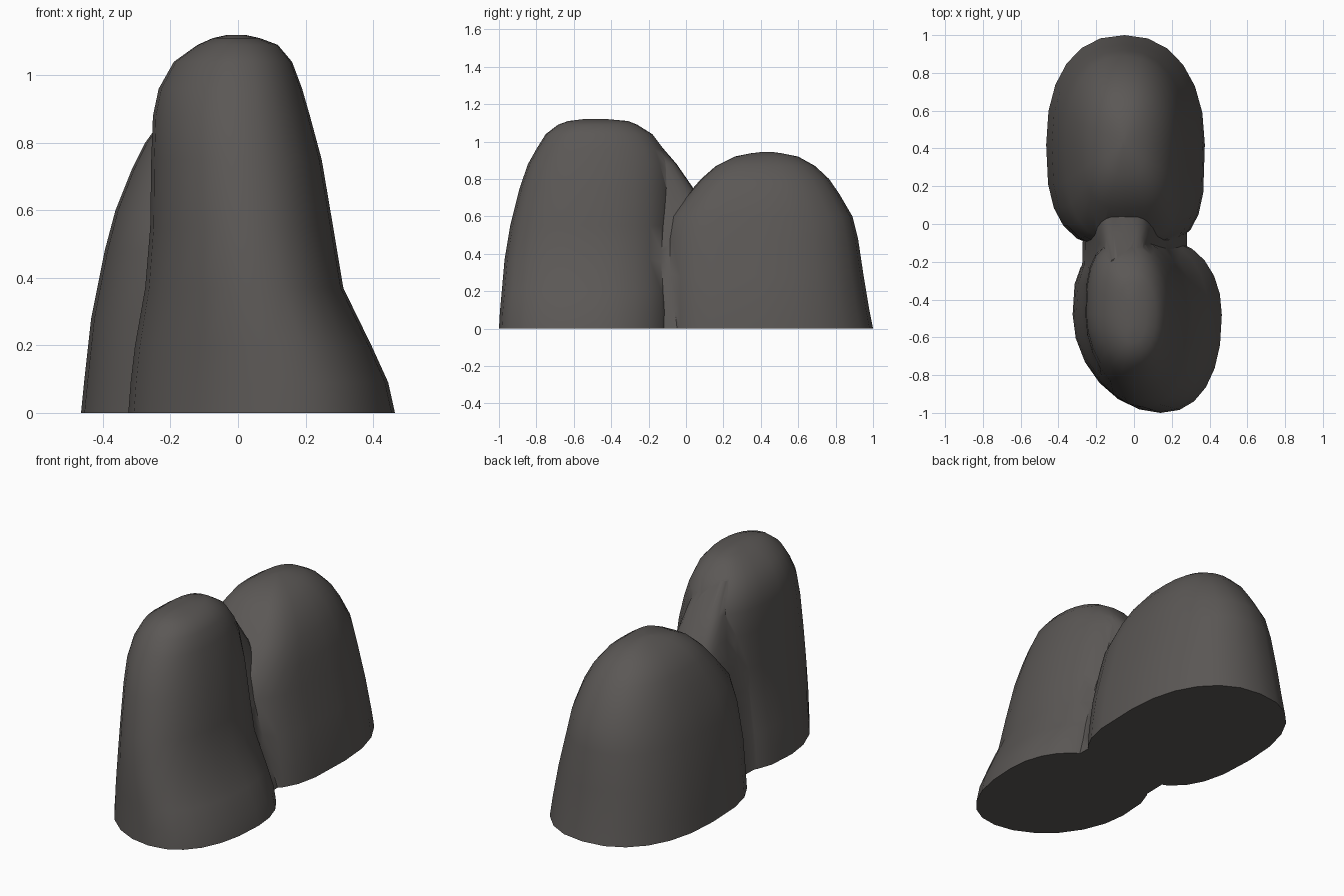
import bpy, bmesh, math

stone = bpy.data.materials.new("dark grey stone")
stone.diffuse_color = (0.105, 0.097, 0.092, 1)
SIDES = 24


def boulder(name, cx, cy, powers, levels):
    """Loft rings (z, x min, x max, y min, y max, x centre shift);
    powers sets the squareness of the +x+y, -x+y, -x-y, +x-y corners."""
    bm = bmesh.new()
    rings = []
    for z, x0, x1, y0, y1, shift in levels:
        ring = []
        mx = cx + shift
        my = min(cy, y1 - 0.05)
        for i in range(SIDES):
            a = 2 * math.pi * (i + 0.001) / SIDES
            c, s = math.cos(a), math.sin(a)
            p = powers[i * 4 // SIDES]
            x = mx + abs(c) ** (2 / p) * ((x1 if c > 0 else x0) - mx)
            y = my + abs(s) ** (2 / p) * ((y1 if s > 0 else y0) - my)
            if c < 0:
                x = mx - abs(x - mx)
            ring.append(bm.verts.new((x, y, z)))
        rings.append(ring)
    for lo, hi in zip(rings, rings[1:]):
        for i in range(SIDES):
            j = (i + 1) % SIDES
            bm.faces.new((lo[i], lo[j], hi[j], hi[i]))
    bm.faces.new(rings[0][::-1])
    bm.faces.new(rings[-1])
    bmesh.ops.recalc_face_normals(bm, faces=bm.faces)
    me = bpy.data.meshes.new(name)
    bm.to_mesh(me)
    bm.free()
    me.materials.append(stone)
    ob = bpy.data.objects.new(name, me)
    bpy.context.collection.objects.link(ob)
    return ob


# Tall front boulder with a flared right foot
front = boulder("front_boulder", -0.01, -0.48, (2.1, 3.0, 1.9, 2.3), [
    (0.00, -0.325, 0.465, -1.00, -0.08, 0.15),
    (0.09, -0.318, 0.445, -0.995, -0.08, 0.14),
    (0.20, -0.305, 0.395, -0.985, -0.08, 0.11),
    (0.37, -0.275, 0.312, -0.97, -0.08, 0.06),
    (0.55, -0.260, 0.282, -0.94, -0.08, 0.03),
    (0.75, -0.257, 0.248, -0.89, -0.08, 0.01),
    (0.88, -0.252, 0.213, -0.845, -0.09, 0),
    (0.96, -0.235, 0.190, -0.80, -0.12, 0),
    (1.04, -0.190, 0.160, -0.75, -0.18, 0),
    (1.09, -0.120, 0.118, -0.685, -0.26, 0),
    (1.11, -0.075, 0.065, -0.63, -0.31, 0),
    (1.12, -0.030, 0.020, -0.55, -0.42, 0),
])

# Lower, broader back boulder
back = boulder("back_boulder", -0.05, 0.42, (2.2, 2.3, 2.8, 3.5), [
    (0.00, -0.465, 0.375, -0.13, 1.00, 0),
    (0.10, -0.455, 0.365, -0.13, 0.98, 0),
    (0.28, -0.435, 0.335, -0.13, 0.95, 0),
    (0.48, -0.395, 0.285, -0.12, 0.92, 0),
    (0.60, -0.363, 0.262, -0.09, 0.89, 0),
    (0.72, -0.315, 0.225, 0.01, 0.82, 0),
    (0.80, -0.275, 0.185, 0.08, 0.765, 0),
    (0.87, -0.225, 0.130, 0.16, 0.69, 0),
    (0.92, -0.150, 0.060, 0.26, 0.60, 0),
    (0.938, -0.095, 0.000, 0.35, 0.51, 0),
    (0.945, -0.065, -0.035, 0.41, 0.46, 0),
])

# Narrow saddle joining them
neck = boulder("saddle", -0.05, -0.25, (4, 4, 4, 4), [
    (0.00, -0.275, 0.285, -0.35, 0.15, 0.05),
    (0.20, -0.262, 0.240, -0.35, 0.13, 0.04),
    (0.45, -0.235, 0.170, -0.35, 0.11, 0.02),
    (0.65, -0.205, 0.115, -0.35, 0.08, 0),
    (0.75, -0.185, 0.090, -0.35, 0.04, 0),
    (0.88, -0.165, 0.070, -0.35, -0.05, 0),
    (1.03, -0.130, 0.050, -0.35, -0.18, 0),
])

# Fuse everything into one rock
bpy.context.view_layer.objects.active = front
front.select_set(True)
for other in (neck, back):
    mod = front.modifiers.new("fuse", 'BOOLEAN')
    mod.operation = 'UNION'
    mod.solver = 'EXACT'
    mod.object = other
    bpy.ops.object.modifier_apply(modifier=mod.name)
    bpy.data.objects.remove(other)
front.name = "twin_boulder"
bpy.ops.object.shade_smooth_by_angle(angle=math.radians(50))
